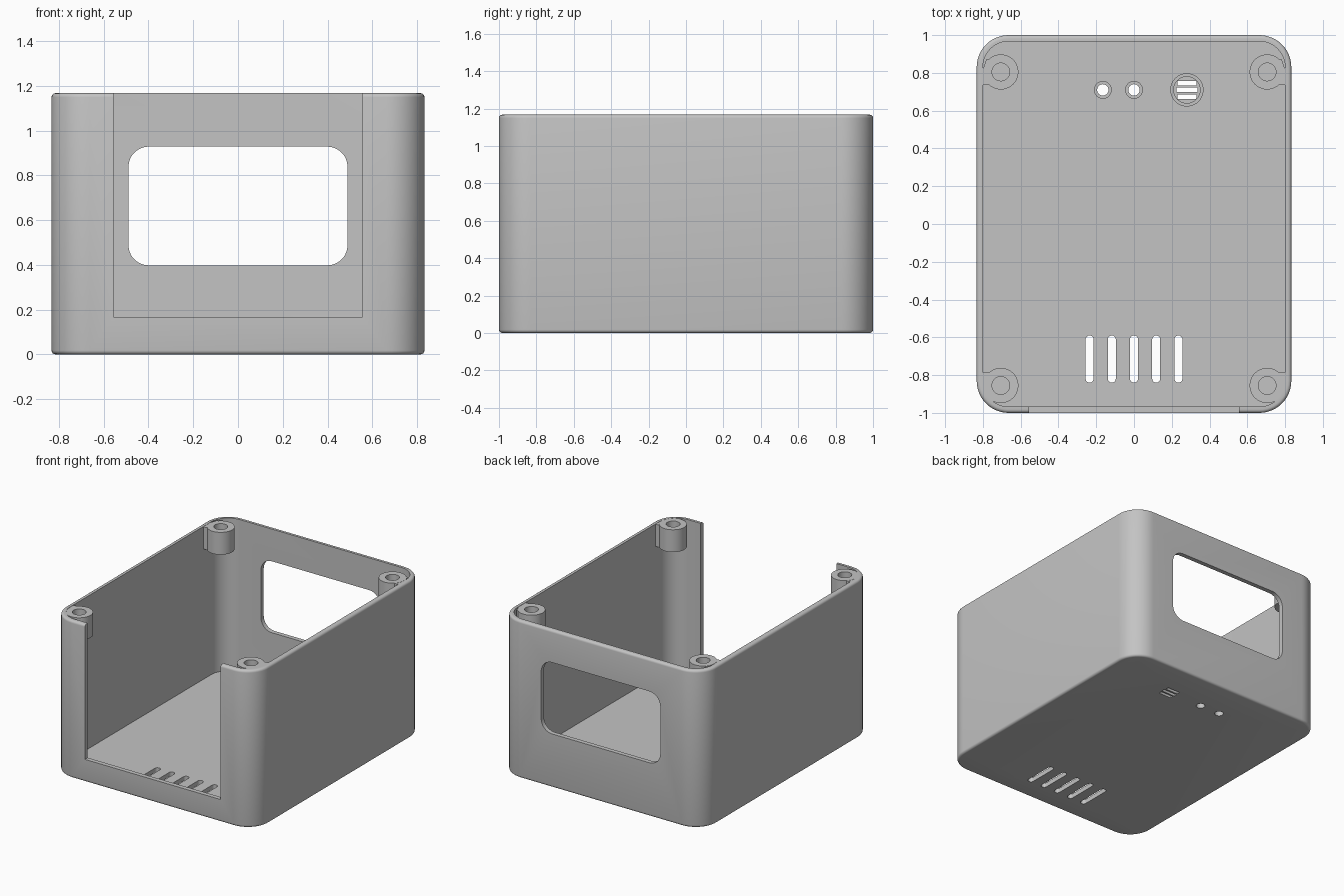
import bpy, bmesh
from math import sin, cos, pi, radians

if "Cube" in bpy.data.objects:
    bpy.data.objects.remove(bpy.data.objects["Cube"], do_unlink=True)

HX, HY, H = 0.833, 1.0, 1.167      # half width, half depth, height
WALL, R, FILLET = 0.033, 0.17, 0.018

grey = bpy.data.materials.new("plain grey")
grey.use_nodes = True
grey.diffuse_color = (0.55, 0.55, 0.55, 1)
grey.node_tree.nodes["Principled BSDF"].inputs["Base Color"].default_value = grey.diffuse_color


def rounded(hx, hy, r, n=12, cx=0, cy=0):
    """Counter-clockwise outline of a rounded rectangle."""
    pts = []
    for q, (sx, sy) in enumerate([(1, 1), (-1, 1), (-1, -1), (1, -1)]):
        for i in range(n + 1):
            a = (q + i / n) * pi / 2
            pts.append((cx + sx * (hx - r) + r * cos(a), cy + sy * (hy - r) + r * sin(a)))
    return pts


def circle(cx, cy, r, n=40):
    return [(cx + r * cos(2 * pi * i / n), cy + r * sin(2 * pi * i / n)) for i in range(n)]


def loft(bm, rings):
    """Skin a stack of equal loops and cap both ends."""
    loops = [[bm.verts.new(p) for p in ring] for ring in rings]
    n = len(loops[0])
    for a, b in zip(loops, loops[1:]):
        for i in range(n):
            j = (i + 1) % n
            bm.faces.new((a[i], a[j], b[j], b[i]))
    bm.faces.new(loops[0][::-1])
    bm.faces.new(loops[-1])


def prism(bm, outline, z0, z1):
    loft(bm, [[(x, y, z) for x, y in outline] for z in (z0, z1)])


def make(name, bm):
    bmesh.ops.remove_doubles(bm, verts=bm.verts, dist=1e-5)
    bmesh.ops.recalc_face_normals(bm, faces=bm.faces)
    me = bpy.data.meshes.new(name)
    bm.to_mesh(me)
    bm.free()
    me.materials.append(grey)
    ob = bpy.data.objects.new(name, me)
    bpy.context.collection.objects.link(ob)
    return ob


def select(ob):
    bpy.ops.object.select_all(action='DESELECT')
    ob.select_set(True)
    bpy.context.view_layer.objects.active = ob


def cut(ob, bm):
    cutter = make("cutter", bm)
    cutter.hide_render = True
    mod = ob.modifiers.new("cut", 'BOOLEAN')
    mod.operation, mod.solver, mod.object = 'DIFFERENCE', 'EXACT', cutter
    select(ob)
    bpy.ops.object.modifier_apply(modifier=mod.name)
    bpy.data.objects.remove(cutter, do_unlink=True)


def smooth(ob):
    select(ob)
    bpy.ops.object.shade_smooth_by_angle(angle=radians(30))


# Open-topped shell with filleted outer rims
arc = [(FILLET * (1 - sin(i * pi / 8)), FILLET * (1 - cos(i * pi / 8))) for i in range(5)]
profile = arc + [(inset, H - z) for inset, z in reversed(arc)] + [(WALL, H), (WALL, WALL)]
bm = bmesh.new()
loft(bm, [[(x, y, z) for x, y in rounded(HX - d, HY - d, R - d)] for d, z in profile])
shell = make("case_shell", bm)

# Wide front opening and rounded back window
bm = bmesh.new()
prism(bm, [(-0.557, -1.1), (0.557, -1.1), (0.557, -0.9), (-0.557, -0.9)], 0.167, 1.4)
window = rounded(0.489, 0.265, 0.09)
loft(bm, [[(x, y, z + 0.663) for x, z in window] for y in (0.9, 1.1)])
cut(shell, bm)

# Floor vents, button holes and speaker slits
BUTTONS, SPEAKER, ROW = (-0.165, 0), 0.28, 0.71
bm = bmesh.new()
for i in range(-2, 3):
    prism(bm, rounded(0.021, 0.125, 0.0209, 6, i * 0.1175, -0.715), -0.1, 0.1)
for x in BUTTONS:
    prism(bm, circle(x, ROW, 0.03), -0.1, 0.1)
for i, half in zip((-1, 0, 1), (0.05, 0.056, 0.05)):
    prism(bm, rounded(half, 0.012, 0.004, 3, SPEAKER, ROW + i * 0.036), -0.1, 0.1)
cut(shell, bm)
smooth(shell)


# Raised collars around the floor holes
def collar(name, x, outer, inner, top):
    bm = bmesh.new()
    prism(bm, circle(x, ROW, outer), WALL - 0.005, top)
    ob = make(name, bm)
    bm = bmesh.new()
    prism(bm, circle(x, ROW, inner), -0.1, 0.2)
    cut(ob, bm)
    smooth(ob)


for i, x in enumerate(BUTTONS):
    collar(f"button_collar_{i + 1}", x, 0.047, 0.03, 0.06)
collar("speaker_collar", SPEAKER, 0.088, 0.07, 0.06)

# Corner screw bosses with webs to the side walls
TOP, BOTTOM = H - 0.001, 1.0
for end, y in (("back", 0.805), ("front", -0.855)):
    s = 1 if y > 0 else -1
    for side, m in (("left", 1), ("right", -1)):
        bm = bmesh.new()
        prism(bm, circle(m * 0.705, y, 0.093), BOTTOM, TOP)
        boss = make(f"{end}_{side}_screw_boss", bm)
        bm = bmesh.new()
        prism(bm, circle(m * 0.705, y, 0.047), TOP - 0.08, TOP + 0.1)
        cut(boss, bm)
        smooth(boss)
        bm = bmesh.new()
        prism(bm, [(m * 0.765, y - s * 0.068), (m * 0.805, y - s * 0.068),
                   (m * 0.805, y), (m * 0.782, y + s * 0.066),
                   (m * 0.765, y + s * 0.066)], BOTTOM, TOP - 0.001)
        make(f"{end}_{side}_boss_web", bm)
